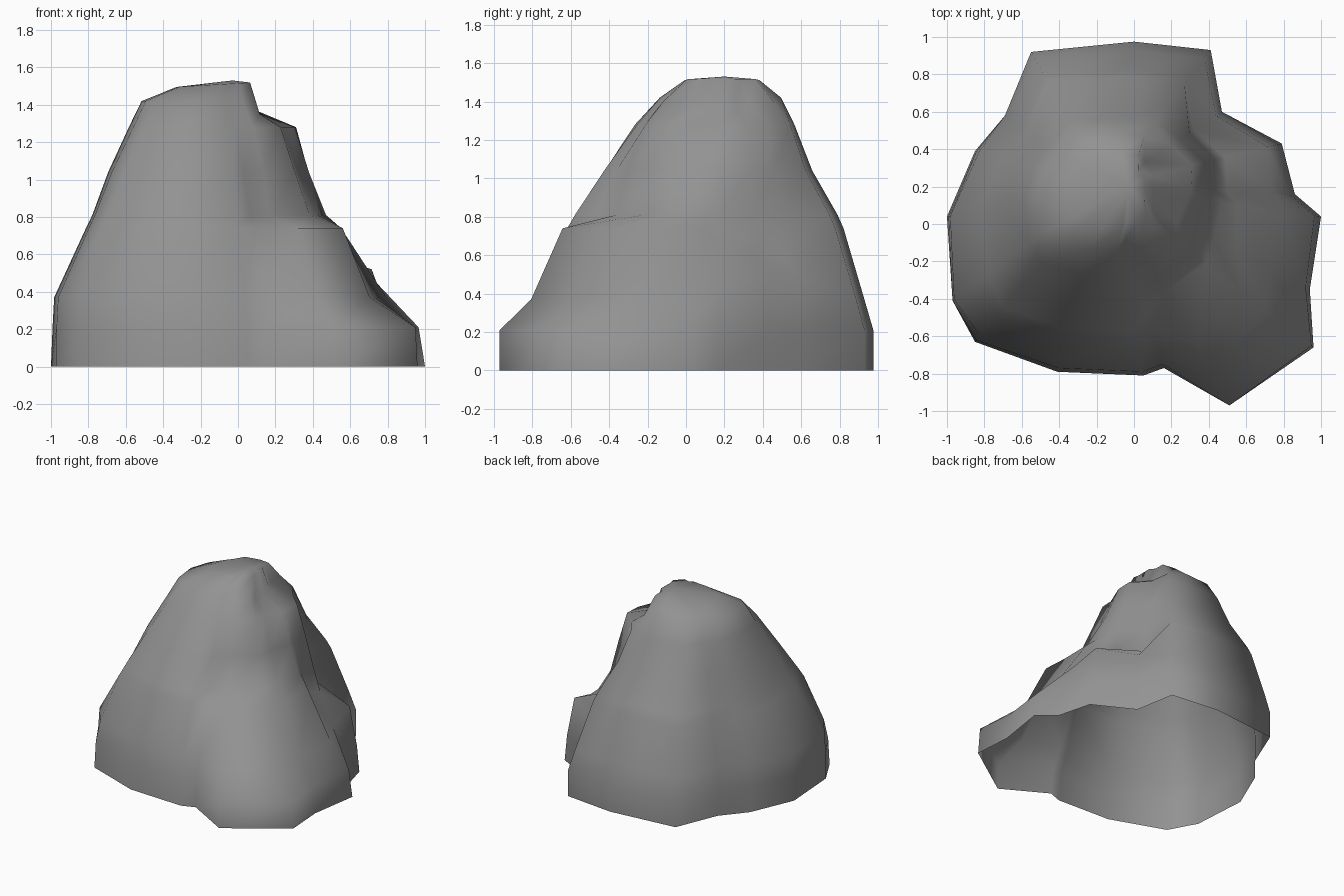
import bpy, bmesh
from mathutils import Vector

# Ground outline of the rock, counter-clockwise from the front right lobe
base = [(.51, -.97), (.96, -.66), (.94, -.35), (1.0, .04), (.86, .16), (.79, .43),
        (.47, .60), (.41, .93), (0, .975), (-.55, .92), (-.69, .58), (-.85, .39),
        (-1.0, .04), (-.97, -.41), (-.85, -.63), (-.41, -.79), (.05, -.81), (.16, -.77)]
axis = Vector((-.15, .2))

# Height of each ring, and how far each column still lies from the axis
rings = [
    (0.00, [1] * 18),
    (0.21, [1, .99, .98, .97, .97, .98, 1, 1, 1, 1, 1, .99, .99, 1, .99, .98, .98, .98]),
    (0.37, [.86, .77, .81, .82, .88, .92, .95, .94, .94, .95, .96, .97, .98, .99, .96, .94, .93, .92]),
    (0.74, [.72, .64, .64, .61, .64, .68, .76, .79, .80, .82, .83, .80, .78, .79, .82, .81, .81, .77]),
    (0.81, [.48, .48, .53, .54, .58, .62, .72, .75, .76, .78, .79, .76, .74, .75, .78, .77, .77, .69]),
    (1.04, [.43, .41, .43, .46, .51, .56, .64, .58, .59, .61, .66, .66, .64, .64, .64, .63, .62, .58]),
    (1.28, [.35, .34, .35, .38, .45, .49, .56, .47, .47, .49, .56, .55, .51, .50, .49, .47, .45, .43]),
    (1.42, [.27, .24, .23, .22, .25, .27, .33, .36, .38, .39, .44, .45, .43, .42, .38, .34, .33, .31]),
]
# Shelf on the back right: these columns step inwards about z = 0.55
shelf = {(2, 4): .08, (2, 5): .15, (2, 6): .12, (3, 4): -.08, (3, 5): -.14, (3, 6): -.14}

bm = bmesh.new()
loops = []
for r, (z, row) in enumerate(rings):
    pts = [axis + f * (Vector(p) - axis) for p, f in zip(base, row)]
    drop = .6 if r == 7 else 0          # the top ring dips towards the right shoulder
    loops.append([bm.verts.new((p.x, p.y, z - drop * max(0, p.x) + shelf.get((r, i), 0)))
                  for i, p in enumerate(pts)])

# Rounded summit
c = Vector((-.02, .2))
cap = [c + .62 * (p - c) for p in pts]
loops.append([bm.verts.new((p.x, p.y, 1.515 + .06 * p.x)) for p in cap])
apex = bm.verts.new((-.03, .2, 1.53))

# Skin the rings, leaving the underside open
n = len(base)
for lo, hi in zip(loops, loops[1:]):
    for i in range(n):
        j = (i + 1) % n
        bm.faces.new((lo[i], lo[j], hi[j], hi[i]))
for i in range(n):
    bm.faces.new((loops[-1][i], loops[-1][(i + 1) % n], apex))
for f in bm.faces:
    f.smooth = True

mesh = bpy.data.meshes.new("rock")
bm.to_mesh(mesh)
bm.free()

# Darker grey stone
stone = bpy.data.materials.new("stone")
stone.diffuse_color = (.29, .29, .29, 1)
mesh.materials.append(stone)
bpy.context.collection.objects.link(bpy.data.objects.new("rock", mesh))
